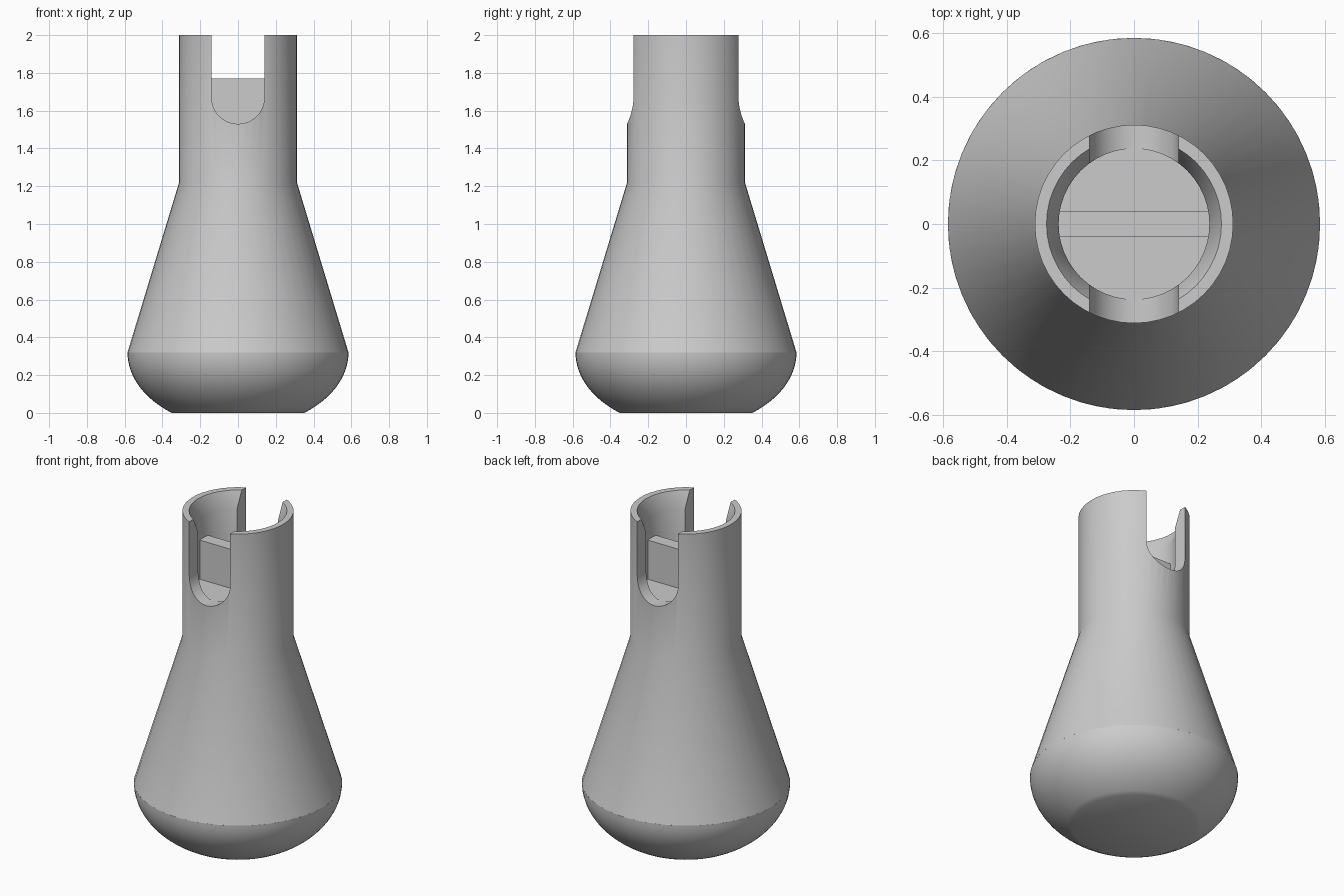
import bpy, bmesh, math
from mathutils import Matrix

cube = bpy.data.objects.get("Cube")
if cube:
    bpy.data.objects.remove(cube, do_unlink=True)

grey = bpy.data.materials.new("plain grey")
grey.use_nodes = True
colour = (0.6, 0.6, 0.6, 1)
grey.diffuse_color = colour
grey.node_tree.nodes["Principled BSDF"].inputs["Base Color"].default_value = colour


def finish(bm, name):
    bmesh.ops.remove_doubles(bm, verts=bm.verts, dist=1e-5)
    bmesh.ops.recalc_face_normals(bm, faces=bm.faces)
    mesh = bpy.data.meshes.new(name)
    bm.to_mesh(mesh)
    bm.free()
    mesh.materials.append(grey)
    obj = bpy.data.objects.new(name, mesh)
    bpy.context.collection.objects.link(obj)
    return obj


def lathe(name, profile, steps):
    """Spin (radius, height) points about the z axis."""
    bm = bmesh.new()
    verts = [bm.verts.new((r, 0, z)) for r, z in profile]
    edges = [bm.edges.new(pair) for pair in zip(verts, verts[1:])]
    bmesh.ops.spin(bm, geom=verts + edges, cent=(0, 0, 0), axis=(0, 0, 1),
                   angle=math.tau, steps=steps)
    return finish(bm, name)


def smooth(obj, degrees=30):
    bpy.ops.object.select_all(action='DESELECT')
    obj.select_set(True)
    bpy.context.view_layer.objects.active = obj
    bpy.ops.object.shade_smooth_by_angle(angle=math.radians(degrees))


SEAM, FLOOR, TOP = 0.32, 1.528, 2.0

# Rounded base: lower part of a flattened ball, cut flat at the ground
start = math.asin(0.8)
arc = [(0.585 * math.cos(a), SEAM - 0.4 * math.sin(a))
       for a in (start * (1 - i / 16) for i in range(17))]
base = lathe("rounded_base", [(0, 0)] + arc + [(0, SEAM - 0.02)], 64)
smooth(base)

# Cone and neck with a cup in the top
body = lathe("cone_and_neck", [
    (0, SEAM), (0.585, SEAM), (0.312, 1.22), (0.312, TOP), (0.275, TOP),
    (0.237, TOP - 0.1), (0.237, FLOOR), (0, FLOOR)], 48)

# Round-bottomed slot through the front and back of the neck
half, bottom = 0.14, 1.53
bm = bmesh.new()
outline = [(half * math.cos(a), bottom + half + half * math.sin(a))
           for a in (math.pi + math.pi * i / 24 for i in range(25))]
outline += [(half, TOP + 0.2), (-half, TOP + 0.2)]
face = bm.faces.new([bm.verts.new((x, -0.5, z)) for x, z in outline])
sweep = bmesh.ops.extrude_face_region(bm, geom=[face])
bmesh.ops.translate(bm, vec=(0, 1, 0),
                    verts=[v for v in sweep["geom"] if isinstance(v, bmesh.types.BMVert)])
cutter = finish(bm, "slot_cutter")
cutter.hide_render = True

cut = body.modifiers.new("slot", 'BOOLEAN')
cut.operation, cut.solver, cut.object = 'DIFFERENCE', 'EXACT', cutter
bpy.context.view_layer.objects.active = body
bpy.ops.object.modifier_apply(modifier=cut.name)
bpy.data.objects.remove(cutter, do_unlink=True)
smooth(body)

# Flat bar standing across the cup
bar_bottom, bar_top = FLOOR - 0.02, 1.77
bm = bmesh.new()
bmesh.ops.create_cube(bm, size=1, matrix=Matrix.Translation((0, 0, (bar_bottom + bar_top) / 2))
                      @ Matrix.Diagonal((0.5, 0.08, bar_top - bar_bottom, 1)))
finish(bm, "cross_bar")
